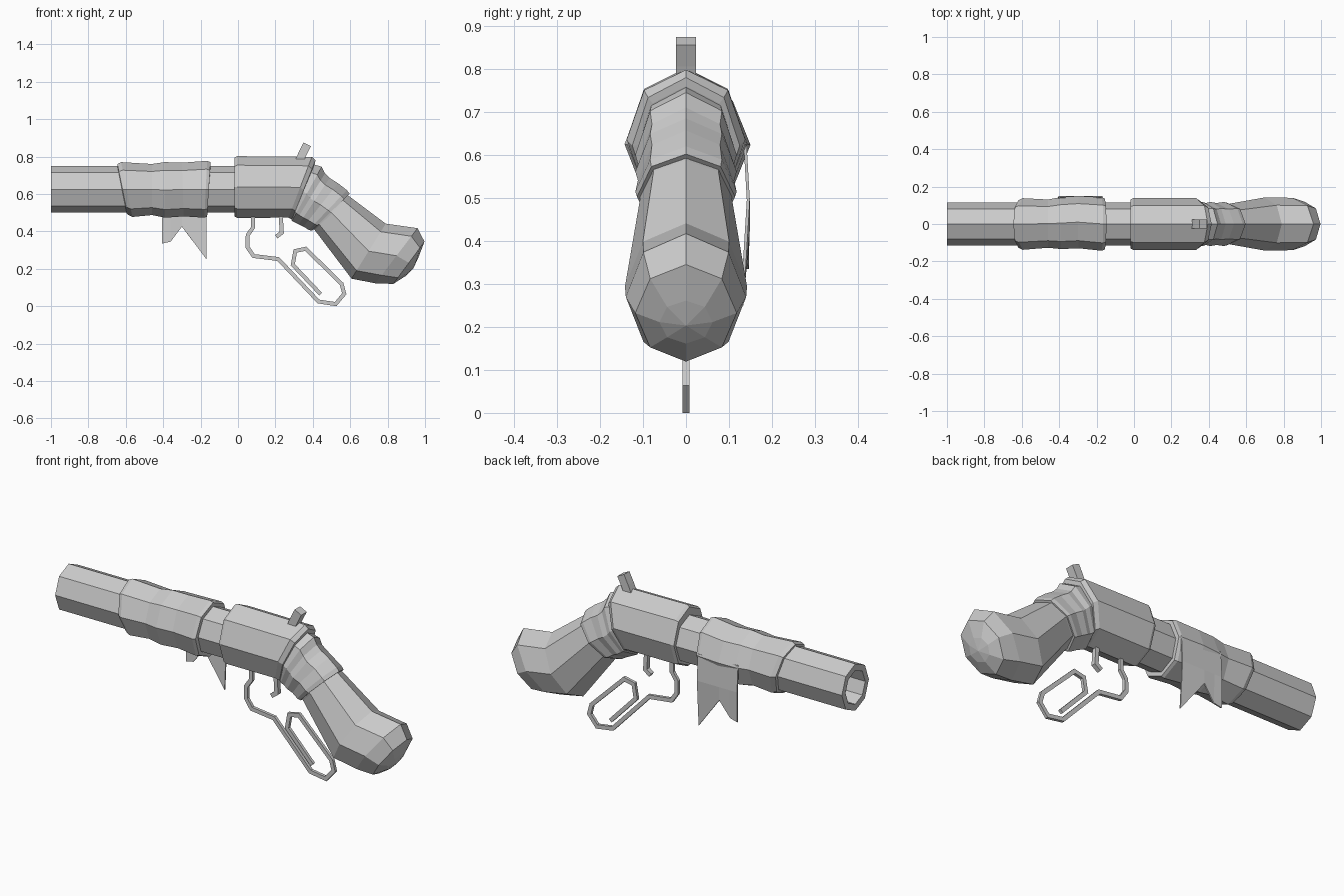
import bpy, bmesh
from math import cos, sin, pi
from mathutils import Vector

def finish(name, bm):
    bmesh.ops.recalc_face_normals(bm, faces=bm.faces)
    me = bpy.data.meshes.new(name)
    bm.to_mesh(me)
    bm.free()
    ob = bpy.data.objects.new(name, me)
    bpy.context.collection.objects.link(ob)
    return ob

def loft(name, sections, tip=None, n=8):
    """Octagonal loft; section = top x, top z, bottom x, bottom z, half width, y shift."""
    bm = bmesh.new()
    rings = []
    for tx, tz, bx, bz, w, *s in sections:
        top, bot = Vector((tx, 0, tz)), Vector((bx, 0, bz))
        c = (top + bot) / 2 + Vector((0, s[0] if s else 0, 0))
        up = (top - bot) / 2
        rings.append([bm.verts.new(c + up * cos(2 * pi * i / n)
                      + Vector((0, w * sin(2 * pi * i / n), 0))) for i in range(n)])
    for a, b in zip(rings, rings[1:]):
        for i in range(n):
            j = (i + 1) % n
            bm.faces.new((a[i], a[j], b[j], b[i]))
    bm.faces.new(rings[0])
    if tip:
        v = bm.verts.new(tip)
        for i in range(n):
            bm.faces.new((rings[-1][i], rings[-1][(i + 1) % n], v))
    else:
        bm.faces.new(rings[-1])
    return finish(name, bm)

def tube_ring(x, r, w):
    return (x, 0.63 + r, x, 0.63 - r, w)

def ribbon(name, path, width, depth):
    """Flat bar with mitred corners following an x-z path."""
    pts = [Vector(p) for p in path]
    dirs = [(b - a).normalized() for a, b in zip(pts, pts[1:])]
    bm = bmesh.new()
    rows = []
    for i, p in enumerate(pts):
        d0, d1 = dirs[max(i - 1, 0)], dirs[min(i, len(dirs) - 1)]
        n0, n1 = Vector((-d0.y, d0.x)), Vector((-d1.y, d1.x))
        m = (n0 + n1) / (1 + n0.dot(n1)) * width / 2
        rows.append([bm.verts.new((p.x + s * m.x, y, p.y + s * m.y))
                     for s, y in ((1, -depth / 2), (1, depth / 2), (-1, depth / 2), (-1, -depth / 2))])
    for a, b in zip(rows, rows[1:]):
        for i in range(4):
            bm.faces.new((a[i], a[(i + 1) % 4], b[(i + 1) % 4], b[i]))
    bm.faces.new(rows[0])
    bm.faces.new(rows[-1])
    return finish(name, bm)

# Hollow octagonal barrel
loft("barrel", [tube_ring(-0.7, 0.09, 0.083), tube_ring(-1, 0.09, 0.083),
                tube_ring(-1, 0.125, 0.114), tube_ring(0.02, 0.125, 0.114)])

# Cloth wrapped round the barrel, with slanted ends
loft("barrel_wrap", [
    (-0.645, 0.755, -0.595, 0.50, 0.116),
    (-0.645, 0.765, -0.59, 0.495, 0.127),
    (-0.625, 0.775, -0.565, 0.482, 0.138),
    (-0.46, 0.765, -0.46, 0.492, 0.129, 0.002),
    (-0.39, 0.775, -0.39, 0.478, 0.139, 0.005),
    (-0.30, 0.772, -0.29, 0.485, 0.14, 0.01),
    (-0.165, 0.782, -0.18, 0.478, 0.143),
    (-0.147, 0.775, -0.165, 0.483, 0.136),
    (-0.147, 0.755, -0.165, 0.505, 0.114)])

# Torn cloth tail hanging on the far side
bm = bmesh.new()
cols = []
for x, z, y in ((-0.405, 0.34, 0.143), (-0.36, 0.35, 0.14), (-0.30, 0.43, 0.145), (-0.168, 0.255, 0.13)):
    cols.append([bm.verts.new(p) for p in ((x, 0.137, 0.64), (x, 0.145, 0.50), (x, y, z))])
for a, b in zip(cols, cols[1:]):
    for i in range(2):
        bm.faces.new((a[i], b[i], b[i + 1], a[i + 1]))
tail = finish("cloth_tail", bm)
mod = tail.modifiers.new("thickness", 'SOLIDIFY')
mod.thickness = 0.007
mod.offset = 0

# Receiver with bevelled front and angled rear rim
loft("receiver", [
    (-0.02, 0.79, -0.02, 0.492, 0.125),
    (-0.02, 0.797, -0.02, 0.486, 0.131),
    (-0.005, 0.807, -0.005, 0.477, 0.138),
    (0.395, 0.803, 0.27, 0.478, 0.138),
    (0.415, 0.785, 0.288, 0.468, 0.125),
    (0.41, 0.765, 0.295, 0.49, 0.11)])

# Wrapped neck of the grip
loft("neck_wrap", [
    (0.40, 0.765, 0.285, 0.475, 0.113),
    (0.447, 0.75, 0.288, 0.46, 0.118),
    (0.465, 0.715, 0.305, 0.452, 0.112),
    (0.49, 0.69, 0.325, 0.442, 0.118),
    (0.535, 0.662, 0.35, 0.43, 0.112),
    (0.582, 0.625, 0.378, 0.413, 0.118),
    (0.597, 0.607, 0.395, 0.408, 0.114),
    (0.585, 0.595, 0.41, 0.425, 0.1)])

# Curved wooden grip with domed butt
loft("grip", [
    (0.56, 0.615, 0.38, 0.435, 0.106),
    (0.595, 0.592, 0.41, 0.412, 0.107),
    (0.79, 0.446, 0.607, 0.152, 0.142),
    (0.96, 0.422, 0.735, 0.127, 0.14),
    (0.997, 0.35, 0.83, 0.124, 0.118),
    (0.965, 0.266, 0.896, 0.166, 0.062)], tip=(0.938, 0, 0.208))

# Hammer spur
ribbon("hammer", [(0.325, 0.775), (0.345, 0.82), (0.37, 0.87)], 0.044, 0.046)

# Trigger
ribbon("trigger", [(0.228, 0.50), (0.234, 0.398), (0.204, 0.376)], 0.022, 0.024)

# Lever: trigger guard and finger loop in one bent bar
ribbon("lever", [
    (0.08, 0.50), (0.08, 0.425), (0.052, 0.385), (0.051, 0.32), (0.083, 0.273), (0.215, 0.257),
    (0.43, 0.03), (0.522, 0.016), (0.568, 0.071), (0.554, 0.124), (0.362, 0.312),
    (0.306, 0.300), (0.293, 0.226), (0.442, 0.069)], 0.021, 0.016)

# Ground the model exactly on z = 0
bpy.context.view_layer.update()
low = min(v.co.z for o in bpy.data.objects for v in o.data.vertices)
for o in bpy.data.objects:
    o.location.z -= low
